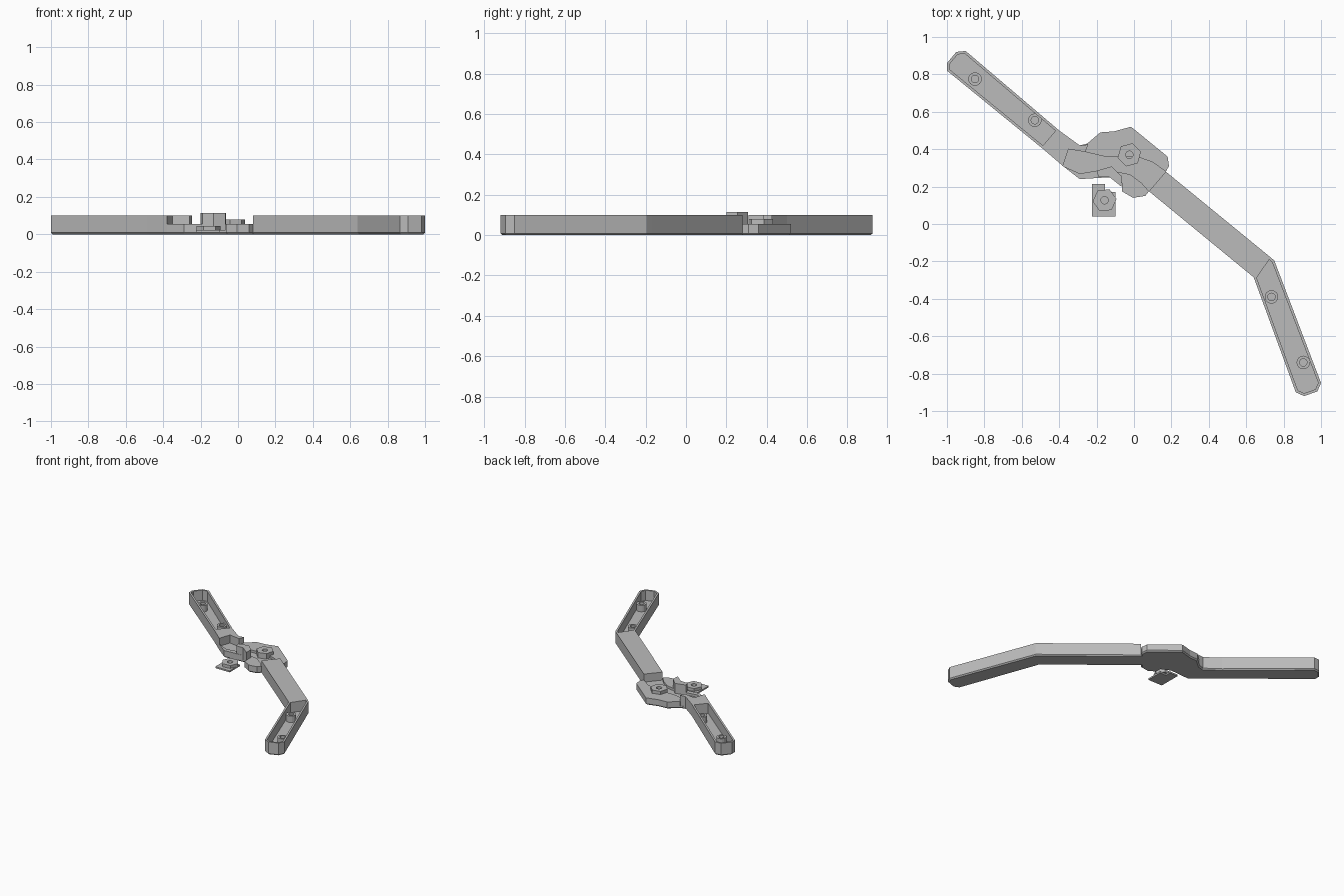
import bpy, bmesh, math
from mathutils import Vector

if "Cube" in bpy.data.objects:
    bpy.data.objects.remove(bpy.data.objects["Cube"])

grey = bpy.data.materials.new("mid_grey")
grey.diffuse_color = (0.5, 0.5, 0.5, 1)
grey.use_nodes = True
grey.node_tree.nodes["Principled BSDF"].inputs["Base Color"].default_value = grey.diffuse_color

FLOOR, HUB, TOP = 0.02, 0.055, 0.1


def finish(name, bm):
    bmesh.ops.recalc_face_normals(bm, faces=bm.faces)
    me = bpy.data.meshes.new(name)
    bm.to_mesh(me)
    bm.free()
    me.materials.append(grey)
    ob = bpy.data.objects.new(name, me)
    bpy.context.collection.objects.link(ob)
    return ob


def prism(name, pts, z0, z1, chamfer=0):
    """Solid upright extrusion of an outline, optionally chamfered underneath."""
    bm = bmesh.new()
    low = [bm.verts.new((x, y, z0)) for x, y in pts]
    high = [bm.verts.new((x, y, z1)) for x, y in pts]
    base = bm.faces.new(low)
    bm.faces.new(high)
    n = len(pts)
    for i in range(n):
        j = (i + 1) % n
        bm.faces.new((low[i], low[j], high[j], high[i]))
    bmesh.ops.recalc_face_normals(bm, faces=bm.faces)
    if chamfer:
        bmesh.ops.bevel(bm, geom=list(base.edges), offset=chamfer, segments=1,
                        affect='EDGES', profile=0.5)
    return finish(name, bm)


def tube(name, outer, inner, z0, z1):
    """Wall between two outlines with equal point counts."""
    bm = bmesh.new()
    loops = [[bm.verts.new((x, y, z)) for x, y in pts]
             for pts, z in ((outer, z0), (outer, z1), (inner, z1), (inner, z0))]
    n = len(outer)
    for a, b in zip(loops, loops[1:] + loops[:1]):
        for i in range(n):
            j = (i + 1) % n
            bm.faces.new((a[i], a[j], b[j], b[i]))
    return finish(name, bm)


def inset(pts, t):
    """Mitred inward offset of a counter-clockwise outline."""
    out, n = [], len(pts)
    for i in range(n):
        p = Vector(pts[i])
        d0 = (p - Vector(pts[i - 1])).normalized()
        d1 = (Vector(pts[(i + 1) % n]) - p).normalized()
        n0, n1 = Vector((-d0.y, d0.x)), Vector((-d1.y, d1.x))
        out.append(tuple(p + (n0 + n1) * t / (1 + n0.dot(n1))))
    return out


def circle(cx, cy, r, n, turn=0):
    return [(cx + r * math.cos(2 * math.pi * i / n + turn),
             cy + r * math.sin(2 * math.pi * i / n + turn)) for i in range(n)]


def nut(name, cx, cy, r, turn, z0, z1):
    """Hexagonal nut with a round hole."""
    outer = circle(cx, cy, r, 12, turn)
    flat = math.cos(math.pi / 6)
    outer = [(cx + (x - cx) * flat, cy + (y - cy) * flat) if i % 2 else (x, y)
             for i, (x, y) in enumerate(outer)]
    tube(name, outer, circle(cx, cy, 0.02, 12, turn), z0, z1)


# Outlines, counter-clockwise
left_arm = [(-0.485, 0.40), (-0.40, 0.50), (-0.90, 0.925), (-0.95, 0.92),
            (-1.0, 0.86), (-1.0, 0.82)]
right_arm = [(0.64, -0.285), (0.865, -0.90), (0.91, -0.92), (0.98, -0.895),
             (1.0, -0.85), (0.75, -0.195), (0.72, -0.17)]
hub_north = [(0.17, 0.28), (0.187, 0.31), (0.18, 0.36), (-0.016, 0.52),
             (-0.107, 0.495), (-0.18, 0.49), (-0.25, 0.43)]
hub_south = [(-0.38, 0.31), (-0.29, 0.24), (-0.13, 0.25), (-0.065, 0.22),
             (-0.065, 0.175), (-0.005, 0.14), (0.06, 0.15), (0.08, 0.175)]

# Chamfered base running the whole length
outline = (left_arm[2:] + [left_arm[0]] + hub_south + right_arm + hub_north
           + [(-0.29, 0.42), left_arm[1]])
prism("base", outline, 0, FLOOR, 0.009)

# Open troughs at both ends
for name, pts in (("left_trough", left_arm), ("right_trough", right_arm)):
    tube(name, pts, inset(pts, 0.014), FLOOR, TOP)

# Solid full-height middle blocks
prism("left_block", [(-0.485, 0.40), (-0.38, 0.31), (-0.35, 0.40), (-0.26, 0.385),
                     (-0.245, 0.425), (-0.29, 0.42), (-0.40, 0.50)], FLOOR, TOP)
prism("right_block", [(0.08, 0.175), (0.64, -0.285), (0.72, -0.17), (0.17, 0.28)],
      FLOOR, TOP)

# Hub shelves either side of a curved channel
north_arc = [(-0.26, 0.385), (-0.155, 0.36), (-0.05, 0.36), (0.03, 0.355), (0.10, 0.33)]
south_arc = [(0.04, 0.22), (-0.02, 0.265), (-0.12, 0.285), (-0.2, 0.285), (-0.29, 0.27)]
prism("hub_north_shelf", hub_north + north_arc, FLOOR, HUB)
prism("hub_south_shelf", hub_south + south_arc, FLOOR, HUB)
prism("hub_channel_floor", [(-0.38, 0.31)] + south_arc[::-1] + [(0.08, 0.175), (0.17, 0.28)]
      + north_arc[::-1] + [(-0.35, 0.40)], FLOOR, 0.037)

# Raised half-hexagon guard on the hub edge
prism("hub_guard", [(-0.20, 0.285), (-0.19, 0.25), (-0.13, 0.25), (-0.068, 0.20),
                    (-0.065, 0.255), (-0.12, 0.308)], FLOOR, 0.115)

# Hub nut, and the loose nut on its plate
nut("hub_nut", -0.025, 0.37, 0.064, 0.25, FLOOR, 0.08)
prism("loose_plate", [(-0.225, 0.04), (-0.10, 0.04), (-0.10, 0.17), (-0.155, 0.17),
                      (-0.155, 0.215), (-0.225, 0.215)], 0.01, 0.022)
nut("loose_nut", -0.157, 0.127, 0.064, 0.1, 0.022, 0.045)

# Hollow pegs in the troughs
for i, (x, y) in enumerate([(-0.85, 0.775), (-0.53, 0.555), (0.735, -0.39), (0.905, -0.74)]):
    tube(f"peg_{i + 1}", circle(x, y, 0.036, 16), circle(x, y, 0.02, 16), FLOOR, 0.07)
